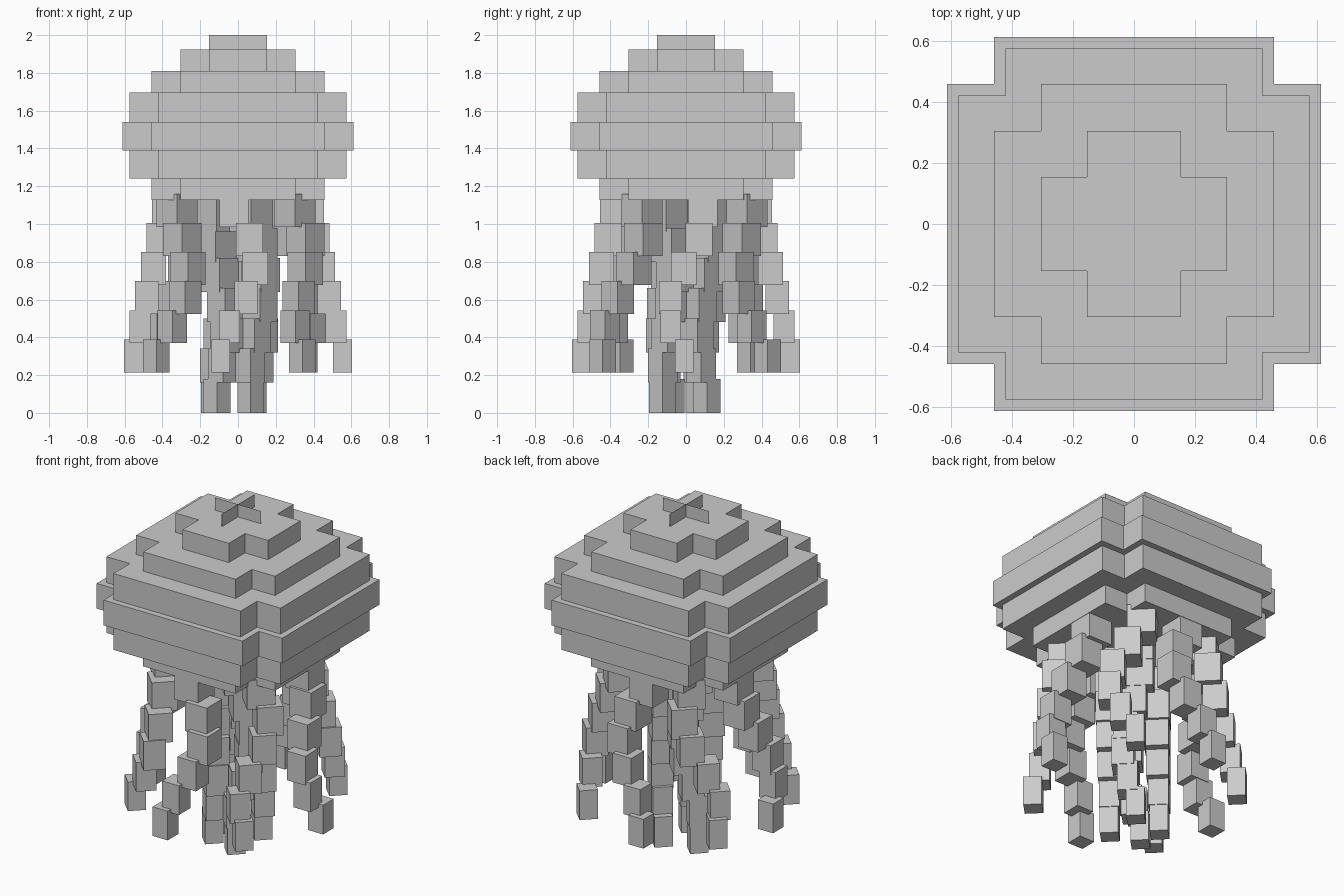
import bpy, bmesh
from math import sin, cos, pi
from mathutils import Matrix, Vector

cube = bpy.data.objects.get("Cube")
if cube:
    bpy.data.objects.remove(cube)

grey = bpy.data.materials.new("soft grey")
grey.use_nodes = True
grey.diffuse_color = (0.6, 0.6, 0.6, 1)
grey.node_tree.nodes["Principled BSDF"].inputs["Base Color"].default_value = (0.6, 0.6, 0.6, 1)


def finish(bm, name):
    bmesh.ops.recalc_face_normals(bm, faces=bm.faces)
    mesh = bpy.data.meshes.new(name)
    bm.to_mesh(mesh)
    bm.free()
    mesh.materials.append(grey)
    obj = bpy.data.objects.new(name, mesh)
    bpy.context.collection.objects.link(obj)


def add_box(bm, centre, size, angle=0):
    m = (Matrix.Translation(centre) @ Matrix.Rotation(angle, 4, "Z")
         @ Matrix.Diagonal((*size, 1)))
    bmesh.ops.create_cube(bm, size=1, matrix=m)


def bell_tier(name, reach, arm, bottom, top):
    """Plus-shaped slab: arms reach out to `reach` and are `arm` in half width."""
    bm = bmesh.new()
    quarter = [(reach, -arm), (reach, arm), (arm, arm)]
    ring = []
    for k in range(4):
        turn = Matrix.Rotation(k * pi / 2, 3, "Z")
        ring += [bm.verts.new(turn @ Vector((x, y, bottom))) for x, y in quarter]
    face = bm.faces.new(ring)
    out = bmesh.ops.extrude_face_region(bm, geom=[face], use_keep_orig=True)
    moved = [g for g in out["geom"] if isinstance(g, bmesh.types.BMVert)]
    bmesh.ops.translate(bm, verts=moved, vec=(0, 0, top - bottom))
    finish(bm, name)


# Stepped bell, from the underside up
levels = [1.127, 1.24, 1.39, 1.54, 1.695, 1.81, 1.925]
tiers = [(0.458, 0.305), (0.575, 0.42), (0.612, 0.458),
         (0.575, 0.42), (0.458, 0.305), (0.305, 0.153)]
for i, (reach, arm) in enumerate(tiers):
    bell_tier(f"bell_tier_{i + 1}", reach, arm, levels[i], levels[i + 1])

# Thin crossed fins on the crown
bm = bmesh.new()
for angle in (0, pi / 2):
    add_box(bm, (0, 0, 1.9625), (0.305, 0.001, 0.075), angle)
finish(bm, "crown_fins")


def tentacle(name, angle, count, radius, spread, sway, lag, low, step, height):
    """Chain of blocks, from the tip up, that grows wider and sways sideways."""
    bm = bmesh.new()
    for i in range(count):
        r = radius - spread * i
        side = sway * sin(angle - lag - 0.97 * i)
        x = r * cos(angle) - side * sin(angle)
        y = r * sin(angle) + side * cos(angle)
        width = 0.1 + 0.011 * i
        add_box(bm, (x, y, low + step * i), (width, width, height), angle)
    finish(bm, name)


# Outer ring of shorter tentacles
for k in range(8):
    tentacle(f"outer_tentacle_{k + 1}", k * pi / 4, 6, 0.553, 0.035, 0.092, 0.1,
             0.302, 0.154, 0.174)

# Inner cluster of longer tentacles
for k in range(4):
    tentacle(f"inner_tentacle_{k + 1}", (k + 0.5) * pi / 2, 7, 0.135, 0.002, 0.046, 0.28,
             0.09, 0.16, 0.18)
